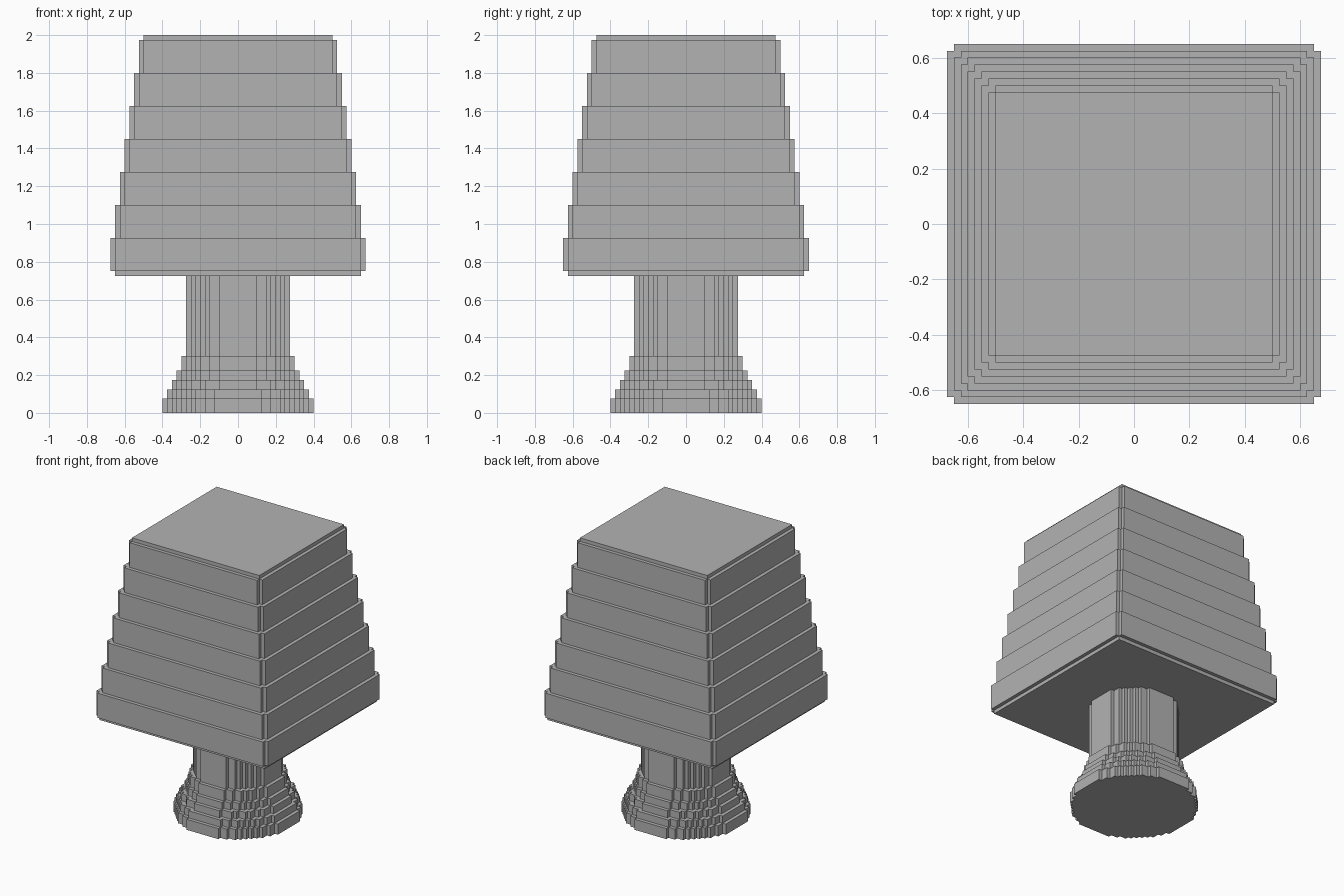
import bpy
import bmesh
import math

cube = bpy.data.objects.get("Cube")
if cube:
    bpy.data.objects.remove(cube, do_unlink=True)

UNIT = 0.025  # size of one block

grey = bpy.data.materials.new("plain_grey")
grey.use_nodes = True
colour = (0.45, 0.45, 0.45, 1.0)
grey.diffuse_color = colour
grey.node_tree.nodes["Principled BSDF"].inputs["Base Color"].default_value = colour


def mirror_quadrant(q):
    """Complete an outline from its corner points in the +x +y quadrant."""
    return (q + [(-x, y) for x, y in reversed(q)]
            + [(-x, -y) for x, y in q]
            + [(x, -y) for x, y in reversed(q)])


def stepped_disc(radius):
    """Outline of a disc made of square blocks."""
    limit = (radius + 0.2) ** 2
    widths = [math.floor(math.sqrt(limit - (j + 0.5) ** 2) + 0.5)
              for j in range(radius)]
    q = []
    for j, w in enumerate(widths):
        following = widths[j + 1] if j + 1 < radius else 0
        if following != w:
            q.append((w, j + 1))
            if following:
                q.append((following, j + 1))
    return mirror_quadrant(q)


def notched_rectangle(hx, hy):
    """Rectangle with one block missing at each corner."""
    return mirror_quadrant([(hx, hy - 1), (hx - 1, hy - 1), (hx - 1, hy)])


def stack(name, layers):
    """One object from (outline, bottom, top) layers, measured in blocks."""
    bm = bmesh.new()
    for outline, bottom, top in layers:
        low = [bm.verts.new((x * UNIT, y * UNIT, bottom * UNIT)) for x, y in outline]
        high = [bm.verts.new((x * UNIT, y * UNIT, top * UNIT)) for x, y in outline]
        bm.faces.new(low[::-1])
        bm.faces.new(high)
        for i in range(len(low)):
            k = (i + 1) % len(low)
            bm.faces.new((low[i], low[k], high[k], high[i]))
    bmesh.ops.recalc_face_normals(bm, faces=bm.faces[:])
    mesh = bpy.data.meshes.new(name)
    bm.to_mesh(mesh)
    bm.free()
    mesh.materials.append(grey)
    obj = bpy.data.objects.new(name, mesh)
    bpy.context.collection.objects.link(obj)


# Flared foot, narrowing by one block per step
levels = [0, 3, 5, 7, 9, 12]
stack("base", [(stepped_disc(16 - i), levels[i], levels[i + 1]) for i in range(5)])

# Round stem
stack("stem", [(stepped_disc(11), 12, 29)])

# Tapered shade: thin underside, seven equal tiers, thin cap
tiers = [(mirror_quadrant([(26, 25)]), 29, 30)]
for i in range(7):
    tiers.append((notched_rectangle(27 - i, 26 - i), 30 + 7 * i, 37 + 7 * i))
tiers.append((mirror_quadrant([(20, 19)]), 79, 80))
stack("lampshade", tiers)
